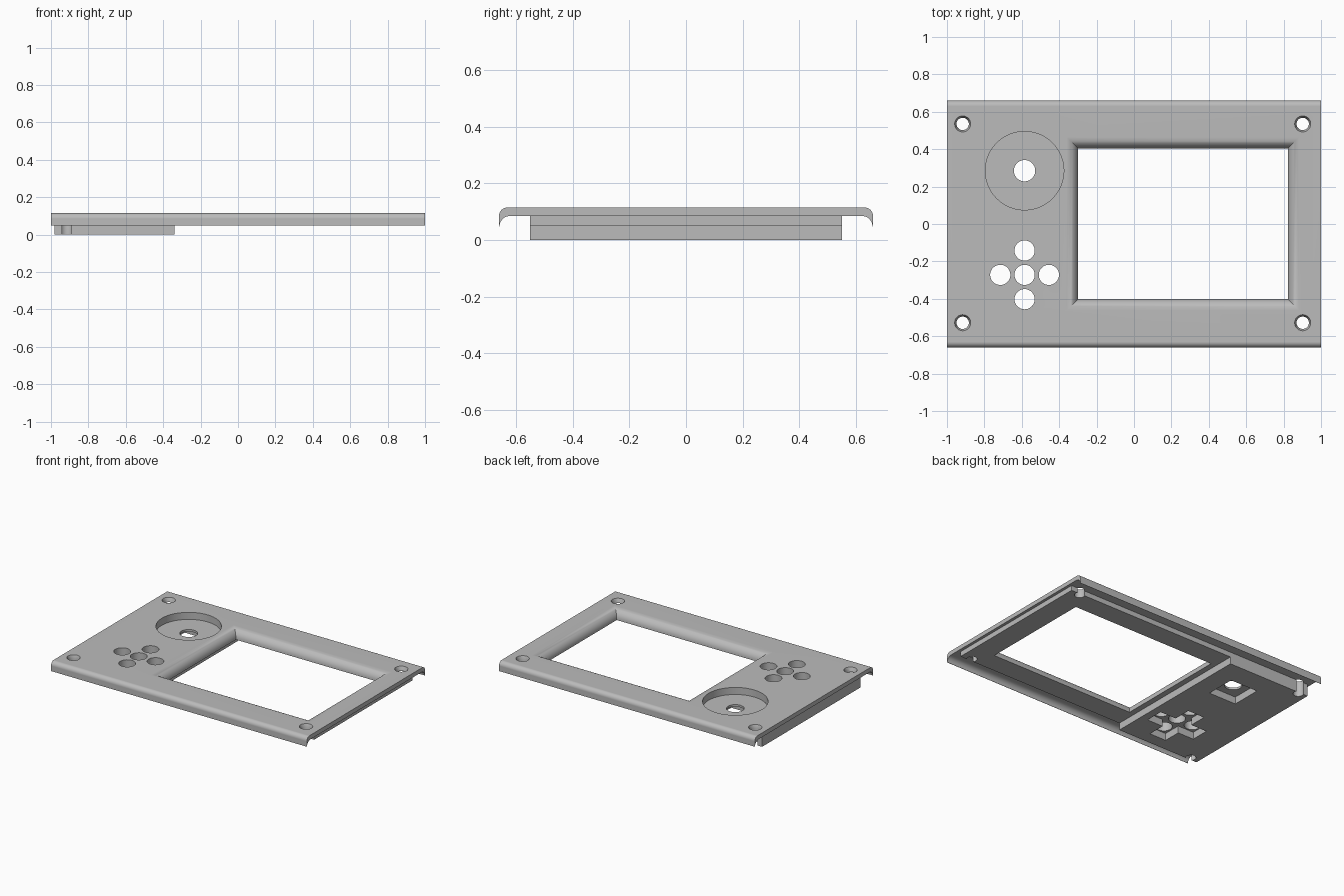
import bpy, bmesh
from math import sin, cos, pi
from mathutils import Matrix, Vector

cube = bpy.data.objects.get("Cube")
if cube:
    bpy.data.objects.remove(cube, do_unlink=True)

TOP, UNDER, LIP = 0.115, 0.085, 0.048
HALF_Y = 0.66

grey = bpy.data.materials.new("plain grey")
grey.use_nodes = True
grey.diffuse_color = (0.5, 0.5, 0.5, 1)
bsdf = next(n for n in grey.node_tree.nodes if n.type == 'BSDF_PRINCIPLED')
bsdf.inputs["Base Color"].default_value = (0.5, 0.5, 0.5, 1)
bsdf.inputs["Roughness"].default_value = 0.6


def finish(name, bm):
    bmesh.ops.recalc_face_normals(bm, faces=bm.faces)
    mesh = bpy.data.meshes.new(name)
    bm.to_mesh(mesh)
    bm.free()
    mesh.materials.append(grey)
    obj = bpy.data.objects.new(name, mesh)
    bpy.context.collection.objects.link(obj)
    return obj


def loft(name, rings):
    """Skin a list of equal-length point rings and cap both ends."""
    bm = bmesh.new()
    loops = [[bm.verts.new(p) for p in ring] for ring in rings]
    for a, b in zip(loops, loops[1:]):
        for i in range(len(a)):
            j = (i + 1) % len(a)
            bm.faces.new((a[i], a[j], b[j], b[i]))
    bm.faces.new(loops[0][::-1])
    bm.faces.new(loops[-1])
    return finish(name, bm)


def circle(x, y, z, r, n=48):
    return [(x + r * cos(2 * pi * i / n), y + r * sin(2 * pi * i / n), z) for i in range(n)]


def rect(x0, x1, y0, y1, z, grow=0):
    x0, x1, y0, y1 = x0 - grow, x1 + grow, y0 - grow, y1 + grow
    return [(x0, y0, z), (x1, y0, z), (x1, y1, z), (x0, y1, z)]


def drill(x, y, r, z0=-0.1, z1=0.2):
    return loft("hole_cutter", [circle(x, y, z0, r), circle(x, y, z1, r)])


def box(x, y, hx, hy, z0, z1):
    return loft("pocket_cutter", [rect(x - hx, x + hx, y - hy, y + hy, z) for z in (z0, z1)])


def combine(target, tool, operation):
    mod = target.modifiers.new("cut", 'BOOLEAN')
    mod.operation, mod.solver, mod.object = operation, 'EXACT', tool
    bpy.ops.object.select_all(action='DESELECT')
    bpy.context.view_layer.objects.active = target
    target.select_set(True)
    bpy.ops.object.modifier_apply(modifier=mod.name)
    bpy.data.objects.remove(tool, do_unlink=True)


# Cover plate: rounded section with thin lips, extruded along x
arc = [i * pi / 16 for i in range(9)]
r, ri_y, ri_z = 0.03, 0.038, UNDER - LIP
half = [(HALF_Y - r + r * sin(t), TOP - r + r * cos(t)) for t in arc]
half.append((HALF_Y, LIP))
half += [(HALF_Y - 0.002 - ri_y + ri_y * cos(t), LIP + ri_z * sin(t)) for t in arc]
section = half + [(-y, z) for y, z in reversed(half)]
faceplate = loft("faceplate", [[(x, y, z) for y, z in section] for x in (-1, 1)])

# Stepped backing: deep block under the controls, thin slab round the window
steps = [(-0.98, 0), (-0.34, 0), (-0.34, 0.05), (0.98, 0.05), (0.98, 0.1), (-0.98, 0.1)]
backing = loft("backing", [[(x, y, z) for x, z in steps] for y in (-0.55, 0.55)])
combine(faceplate, backing, 'UNION')

# Screen window with a rounded upper edge
fr = 0.06
stages = [(-0.1, 0)] + [(TOP - fr + fr * sin(t), fr - fr * cos(t)) for t in arc] + [(0.2, fr)]
window = loft("window_cutter", [rect(-0.3, 0.823, -0.402, 0.405, z, g) for z, g in stages])
combine(faceplate, window, 'DIFFERENCE')

# Round dial recess, its spindle hole and the square pocket beneath
dx, dy = -0.585, 0.285
combine(faceplate, drill(dx, dy, 0.21, 0.065), 'DIFFERENCE')
combine(faceplate, box(dx, dy, 0.107, 0.107, -0.1, 0.05), 'DIFFERENCE')
combine(faceplate, drill(dx, dy, 0.057), 'DIFFERENCE')

# Five button holes over a cross-shaped pocket
bx, by, step = -0.585, -0.272, 0.13
for hx, hy in ((0.19, 0.065), (0.065, 0.19)):
    combine(faceplate, box(bx, by, hx, hy, -0.1, 0.05), 'DIFFERENCE')
for i, j in ((0, 0), (1, 0), (-1, 0), (0, 1), (0, -1)):
    combine(faceplate, drill(bx + i * step, by + j * step, 0.054), 'DIFFERENCE')

# Countersunk corner screw holes, notching the backing's edges
for x in (-0.916, 0.902):
    for y in (-0.528, 0.535):
        rings = [circle(x, y, z, rad) for z, rad in
                 ((-0.1, 0.033), (TOP - 0.025, 0.033), (TOP, 0.043), (0.2, 0.043))]
        combine(faceplate, loft("screw_cutter", rings), 'DIFFERENCE')

# Smooth the rounded edges and keep the flats flat
bpy.context.view_layer.objects.active = faceplate
faceplate.select_set(True)
bpy.ops.object.shade_smooth_by_angle(angle=pi / 6)
weighted = faceplate.modifiers.new("even_normals", 'WEIGHTED_NORMAL')
weighted.keep_sharp = True
